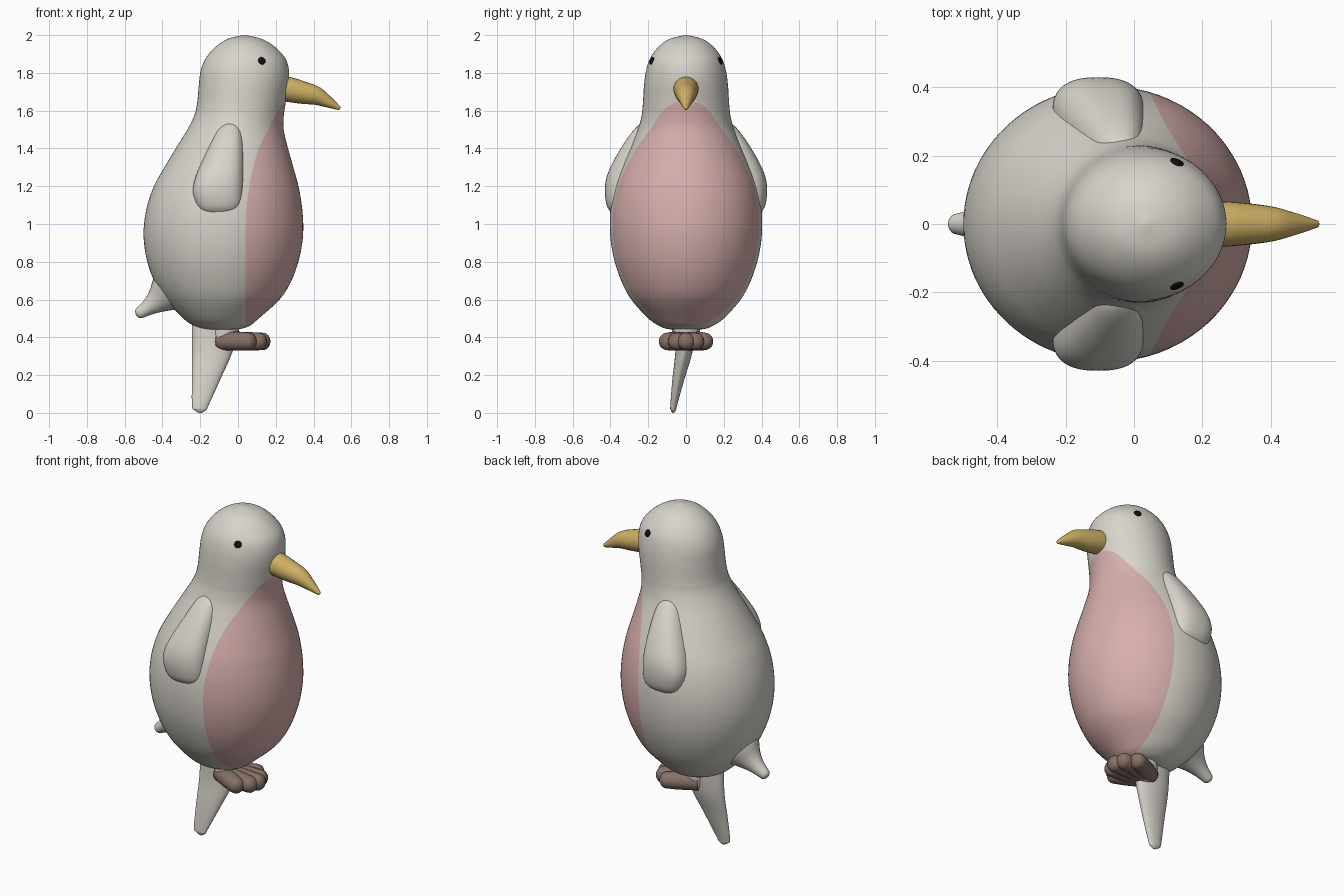
import bpy, bmesh, math
from mathutils import Vector

cube = bpy.data.objects.get("Cube")
if cube:
    bpy.data.objects.remove(cube, do_unlink=True)


def material(name, rgb):
    m = bpy.data.materials.new(name)
    m.use_nodes = True
    m.diffuse_color = (*rgb, 1)
    bsdf = next(n for n in m.node_tree.nodes if n.type == 'BSDF_PRINCIPLED')
    bsdf.inputs["Base Color"].default_value = (*rgb, 1)
    bsdf.inputs["Roughness"].default_value = 0.7
    return m


GREY = material("warm grey", (0.69, 0.66, 0.60))
PINK = material("soft pink", (0.68, 0.43, 0.42))
GOLD = material("golden yellow", (0.62, 0.43, 0.13))
BROWN = material("dull brown", (0.24, 0.165, 0.135))
BLACK = material("black", (0.005, 0.005, 0.005))


def smooth_rows(rows, steps):
    """Catmull-Rom interpolation through rows of numbers."""
    out = []
    for i in range(len(rows) - 1):
        p0, p1 = rows[max(i - 1, 0)], rows[i]
        p2, p3 = rows[i + 1], rows[min(i + 2, len(rows) - 1)]
        for k in range(steps):
            t = k / steps
            out.append([b + 0.5 * t * (c - a + t * (2 * a - 5 * b + 4 * c - d
                        + t * (3 * (b - c) + d - a)))
                        for a, b, c, d in zip(p0, p1, p2, p3)])
    out.append(list(rows[-1]))
    return out


def loft(name, rings, mats, rule=None):
    """Skin closed rings; rule(segment, centre) gives the material index."""
    bm = bmesh.new()
    loops = [[bm.verts.new(p) for p in ring] for ring in rings]
    n = len(loops[0])
    for low, high in zip(loops, loops[1:]):
        for j in range(n):
            k = (j + 1) % n
            f = bm.faces.new((low[j], low[k], high[k], high[j]))
            if rule:
                f.material_index = rule(j, f.calc_center_median())
    bm.faces.new(loops[0][::-1])
    bm.faces.new(loops[-1])
    bmesh.ops.recalc_face_normals(bm, faces=bm.faces)
    for f in bm.faces:
        f.smooth = True
    mesh = bpy.data.meshes.new(name)
    bm.to_mesh(mesh)
    bm.free()
    for m in mats:
        mesh.materials.append(m)
    obj = bpy.data.objects.new(name, mesh)
    bpy.context.collection.objects.link(obj)
    return obj


def tube(name, rows, mat, steps=4, n=24):
    """Round tube through (x, y, z, radius) rows, with domed ends."""
    pts = smooth_rows(rows, steps)
    rings = []
    for i, (x, y, z, r) in enumerate(pts):
        a, b = pts[max(i - 1, 0)], pts[min(i + 1, len(pts) - 1)]
        d = (Vector(b[:3]) - Vector(a[:3])).normalized()
        u = d.cross(Vector((0, 1, 0))).normalized()
        v = d.cross(u)
        angles = [2 * math.pi * j / n for j in range(n)]
        ring = lambda s, off: [Vector((x, y, z)) + d * off + r * s *
                               (math.cos(t) * u + math.sin(t) * v) for t in angles]
        dome = [ring(math.cos(q), math.sin(q) * r * 0.8) for q in (0.4, 0.8, 1.2, 1.5)]
        rings.append(ring(1, 0))
        if i == len(pts) - 1:
            rings += dome
    return loft(name, rings, [mat])


# Body and head: z, back x, front x, half width, x of the belly colour edge
BODY = [
    (0.44, -0.10, -0.09, 0.005, 0.04), (0.443, -0.17, 0.0, 0.09, 0.04),
    (0.46, -0.23, 0.06, 0.14, 0.04), (0.50, -0.29, 0.11, 0.20, 0.04),
    (0.60, -0.385, 0.22, 0.29, 0.04), (0.70, -0.445, 0.283, 0.343, 0.04),
    (0.82, -0.485, 0.325, 0.383, 0.04), (0.95, -0.50, 0.345, 0.402, 0.04),
    (1.08, -0.485, 0.34, 0.40, 0.045), (1.20, -0.445, 0.32, 0.378, 0.06),
    (1.30, -0.39, 0.293, 0.342, 0.08), (1.40, -0.33, 0.265, 0.298, 0.11),
    (1.50, -0.268, 0.242, 0.255, 0.157), (1.57, -0.233, 0.242, 0.236, 0.193),
    (1.62, -0.22, 0.249, 0.23, 0.225), (1.66, -0.214, 0.255, 0.227, 0.255),
    (1.74, -0.207, 0.268, 0.222, 0.268), (1.81, -0.198, 0.27, 0.212, 0.27),
    (1.87, -0.175, 0.255, 0.194, 0.255), (1.92, -0.138, 0.215, 0.162, 0.215),
    (1.96, -0.09, 0.165, 0.12, 0.165), (1.985, -0.04, 0.11, 0.073, 0.11),
    (2.0, 0.03, 0.04, 0.005, 0.04)]
FRONT, BACK = 32, 56
rings = []
for z, x0, x1, ry, edge in smooth_rows(BODY, 5):
    cx, rx = (x0 + x1) / 2, (x1 - x0) / 2
    a = max(0.08, math.acos(max(-1, min(1, (edge - cx) / rx))))
    angles = [-a + 2 * a * j / FRONT for j in range(FRONT)]
    angles += [a + (2 * math.pi - 2 * a) * j / BACK for j in range(BACK)]
    rings.append([Vector((cx + rx * math.cos(t), ry * math.sin(t), z)) for t in angles])
body = loft("body", rings, [GREY, PINK],
            lambda j, c: int(j < FRONT and 0.457 < c.z < 1.652))

# Wings: z, centre x, half length, outer y, half thickness
WING = [
    (1.03, -0.10, 0.05, 0.36, 0.02), (1.06, -0.10, 0.09, 0.395, 0.06),
    (1.10, -0.10, 0.122, 0.42, 0.09), (1.18, -0.105, 0.134, 0.43, 0.10),
    (1.26, -0.095, 0.126, 0.417, 0.11), (1.35, -0.075, 0.107, 0.375, 0.11),
    (1.44, -0.055, 0.085, 0.32, 0.10), (1.50, -0.045, 0.062, 0.275, 0.07),
    (1.53, -0.04, 0.03, 0.243, 0.03), (1.535, -0.04, 0.005, 0.225, 0.005)]


def rounded(v):
    return math.copysign(abs(v) ** 0.8, v)


for side, name in ((1, "left_wing"), (-1, "right_wing")):
    rings = []
    for z, cx, rx, outer, ry in smooth_rows(WING, 5):
        rings.append([Vector((cx + rx * rounded(math.cos(t)),
                              side * (outer - ry + ry * rounded(math.sin(t))), z))
                      for t in (2 * math.pi * j / 40 for j in range(40))])
    loft(name, rings, [GREY])

# Beak
tube("beak", [(0.22, 0, 1.718, 0.066), (0.27, 0, 1.712, 0.066), (0.34, 0, 1.696, 0.06),
              (0.41, 0, 1.68, 0.05), (0.47, 0, 1.65, 0.033), (0.533, 0, 1.615, 0.012)], GOLD)

# Tail
tube("tail", [(-0.27, 0, 0.70, 0.19), (-0.36, 0, 0.645, 0.125), (-0.42, 0, 0.598, 0.073),
              (-0.47, 0, 0.562, 0.045), (-0.518, 0, 0.53, 0.031)], GREY)

# Foot: a fan of joined toes
for i in range(5):
    t = (i - 2) / 2
    tube(f"toe_{i + 1}", [(-0.10, 0.02 * t, 0.378, 0.046),
                          (-0.01, 0.065 * t, 0.38, 0.05),
                          (0.135 - 0.075 * t * t, 0.10 * t, 0.378, 0.046)], BROWN)
tube("heel", [(-0.04, 0, 0.38, 0.05), (-0.105, 0, 0.38, 0.05)], BROWN)

# Ankle and the tapering support behind the foot
tube("ankle", [(-0.07, 0, 0.50, 0.08), (-0.07, 0, 0.38, 0.07)], GREY)
PEG = [(0.50, -0.115, 0.13, 0.0, 0.055), (0.33, -0.135, 0.108, -0.01, 0.046),
       (0.18, -0.168, 0.076, -0.04, 0.032), (0.04, -0.20, 0.044, -0.065, 0.018),
       (0.015, -0.20, 0.032, -0.067, 0.014), (0.0, -0.20, 0.008, -0.068, 0.004)]
loft("support_leg", [[Vector((cx + rx * math.cos(t), cy + ry * math.sin(t), z))
                      for t in (2 * math.pi * j / 32 for j in range(32))]
                     for z, cx, rx, cy, ry in smooth_rows(PEG, 5)], [GREY])

# Eyes: thin discs laid on the head
for side, name in ((1, "left_eye"), (-1, "right_eye")):
    hit, spot, normal, _ = body.closest_point_on_mesh(Vector((0.13, side * 0.19, 1.868)))
    u = normal.cross(Vector((0, 0, 1))).normalized()
    v = normal.cross(u)
    rings = [[spot + normal * h + r * (math.cos(t) * u + math.sin(t) * v)
              for t in (2 * math.pi * j / 20 for j in range(20))]
             for h, r in ((-0.004, 0.02), (0.003, 0.02), (0.005, 0.012))]
    loft(name, rings, [BLACK])
